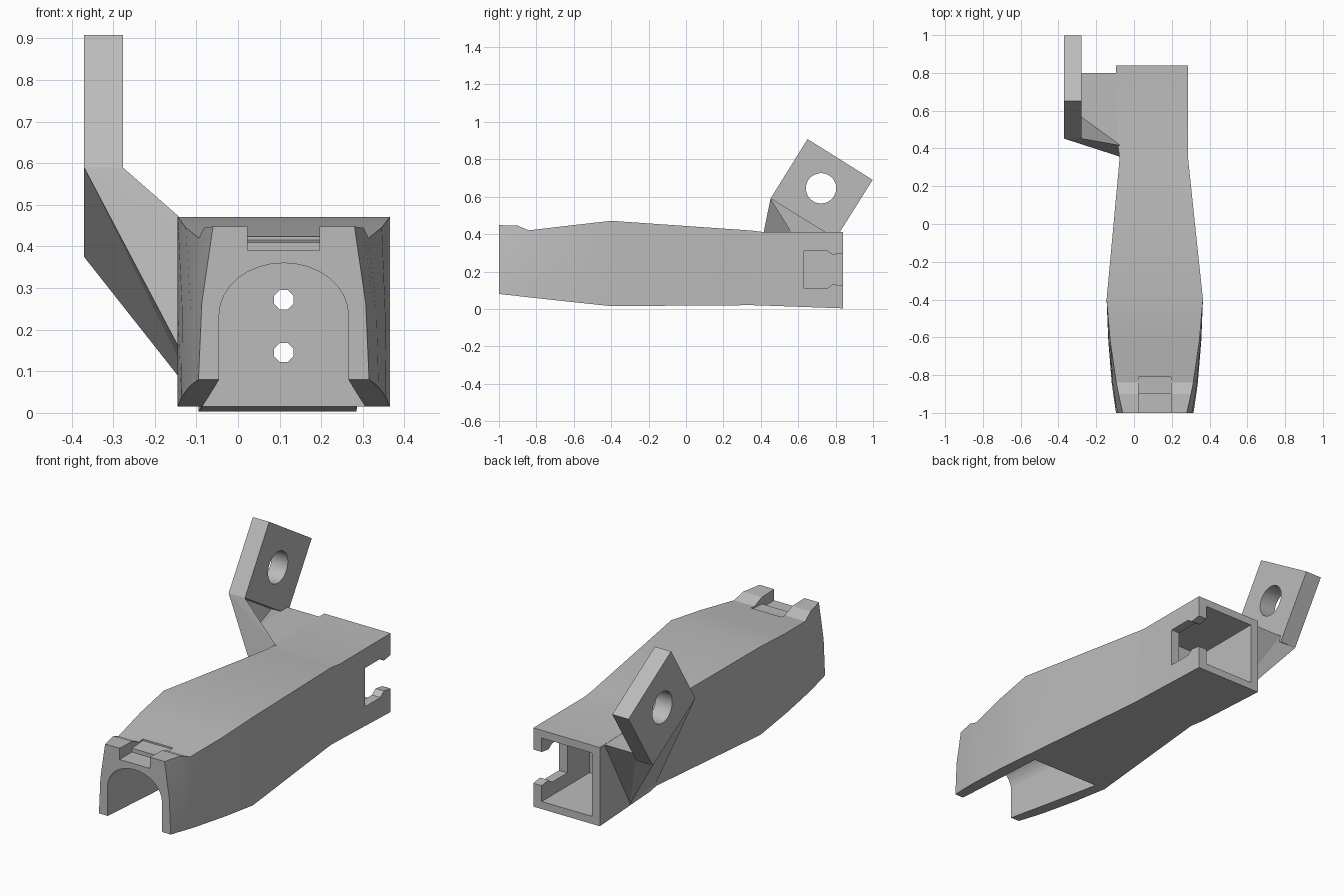
import bpy, bmesh
from math import pi, sin, cos, radians

if "Cube" in bpy.data.objects:
    bpy.data.objects.remove(bpy.data.objects["Cube"], do_unlink=True)

grey = bpy.data.materials.new("plain grey")
grey.use_nodes = True
grey.diffuse_color = (0.5, 0.5, 0.5, 1)
grey.node_tree.nodes["Principled BSDF"].inputs["Base Color"].default_value = (0.5, 0.5, 0.5, 1)


def finish(name, bm):
    bmesh.ops.recalc_face_normals(bm, faces=bm.faces)
    mesh = bpy.data.meshes.new(name)
    bm.to_mesh(mesh)
    bm.free()
    mesh.materials.append(grey)
    ob = bpy.data.objects.new(name, mesh)
    bpy.context.collection.objects.link(ob)
    return ob


def loft(name, rings):
    """Skin a row of equal-length rings and cap both ends."""
    bm = bmesh.new()
    loops = [[bm.verts.new(p) for p in ring] for ring in rings]
    for a, b in zip(loops, loops[1:]):
        for i in range(len(a)):
            j = (i + 1) % len(a)
            bm.faces.new((a[i], a[j], b[j], b[i]))
    bm.faces.new(loops[0])
    bm.faces.new(loops[-1])
    return finish(name, bm)


def prism_x(name, profile, x0, x1):
    return loft(name, [[(x, y, z) for y, z in profile] for x in (x0, x1)])


def box(name, x0, x1, y0, y1, z0, z1):
    return prism_x(name, [(y0, z0), (y1, z0), (y1, z1), (y0, z1)], x0, x1)


def tube(name, axis, a, b, u, v, r, n):
    """Round cutter from a to b along x or y."""
    rings = []
    for d in (a, b):
        ring = []
        for i in range(n):
            t = 2 * pi * (i + 0.5) / n
            p, q = u + r * cos(t), v + r * sin(t)
            ring.append((d, p, q) if axis == "x" else (p, d, q))
        rings.append(ring)
    return loft(name, rings)


def cut(target, cutter):
    cutter.hide_render = True
    mod = target.modifiers.new("cut", "BOOLEAN")
    mod.operation = "DIFFERENCE"
    mod.solver = "EXACT"
    mod.object = cutter
    bpy.context.view_layer.objects.active = target
    bpy.ops.object.modifier_apply(modifier=mod.name)
    bpy.data.objects.remove(cutter, do_unlink=True)


def shade(ob):
    bpy.ops.object.select_all(action="DESELECT")
    ob.select_set(True)
    bpy.context.view_layer.objects.active = ob
    bpy.ops.object.shade_smooth_by_angle(angle=radians(15))


# Body sections: y, centre x, half widths (bottom, middle, top), bottom z, top z
sections = [
    (-1.00, 0.11, 0.205, 0.197, 0.170, 0.080, 0.448),
    (-0.90, 0.11, 0.220, 0.214, 0.192, 0.069, 0.445),
    (-0.84, 0.11, 0.228, 0.223, 0.204, 0.062, 0.420),
    (-0.62, 0.11, 0.246, 0.244, 0.236, 0.038, 0.446),
    (-0.40, 0.11, 0.255, 0.255, 0.255, 0.015, 0.471),
    (0.35, 0.105, 0.181, 0.181, 0.181, 0.020, 0.419),
    (0.42, 0.1, 0.186, 0.186, 0.186, 0.018, 0.410),
    (0.84, 0.095, 0.190, 0.190, 0.190, 0.003, 0.410),
]
rings = []
for y, c, b, m, t, z0, z1 in sections:
    zm = (z0 + z1) / 2
    rings.append([(c - b, y, z0), (c - m, y, zm), (c - t, y, z1),
                  (c + t, y, z1), (c + m, y, zm), (c + b, y, z0)])
body = loft("body", rings)

# Arched channel in the front, open below and widening inward
arch = []
for y, w, h in ((-1.02, 0.154, 0.125), (-0.4, 0.196, 0.13)):
    curve = [(0.11 + w * cos(pi * i / 16), y, 0.235 + h * sin(pi * i / 16)) for i in range(17)]
    arch.append([(0.11 + w, y, -0.1)] + curve + [(0.11 - w, y, -0.1)])
cut(body, loft("channel_cutter", arch))

# Stepped latch recess on the front top edge
cut(body, prism_x("latch_cutter", [(-1.05, 0.39), (-0.9, 0.39), (-0.9, 0.41), (-0.88, 0.41),
                                   (-0.81, 0.415), (-0.81, 0.6), (-1.05, 0.6)], 0.023, 0.196))

# Square socket in the rear
cut(body, box("socket_cutter", -0.05, 0.237, 0.45, 0.95, 0.042, 0.37))

# Snap-fit slot through the left wall
cut(body, prism_x("snap_cutter", [(0.63, 0.11), (0.755, 0.11), (0.785, 0.132), (0.9, 0.115),
                                  (0.9, 0.307), (0.785, 0.29), (0.755, 0.31), (0.63, 0.31)], 0.15, 0.45))

# Two wire holes between the channel and the socket
for z in (0.145, 0.272):
    cut(body, tube("wire_cutter", "y", -0.5, 0.55, 0.11, z, 0.025, 8))
shade(body)

# Tilted mounting plate with a round hole
plate = prism_x("mounting_plate", [(0.65, 0.908), (0.998, 0.69), (0.80, 0.375), (0.452, 0.59)], -0.37, -0.277)
cut(plate, tube("plate_hole_cutter", "x", -0.5, -0.1, 0.722, 0.645, 0.081, 40))
shade(plate)

# Web joining the plate to the body
points = {
    "front_out": (-0.37, 0.452, 0.59), "front_in": (-0.277, 0.452, 0.59),
    "crease": (-0.277, 0.565, 0.409), "top_front": (-0.07, 0.415, 0.409),
    "low_front": (-0.07, 0.355, 0.02), "low_back": (-0.085, 0.58, 0.014),
    "back_out": (-0.37, 0.80, 0.375), "back_in": (-0.277, 0.80, 0.409),
    "top_back": (-0.085, 0.80, 0.409),
}
panels = [
    "front_out front_in top_front low_front", "front_in crease top_front",
    "crease back_in top_back top_front", "back_out low_back top_back back_in",
    "front_out low_front low_back back_out", "front_out back_out back_in crease front_in",
    "top_front top_back low_back low_front",
]
bm = bmesh.new()
verts = {k: bm.verts.new(p) for k, p in points.items()}
for panel in panels:
    bm.faces.new([verts[k] for k in panel.split()])
bmesh.ops.triangulate(bm, faces=bm.faces)
finish("plate_web", bm)
